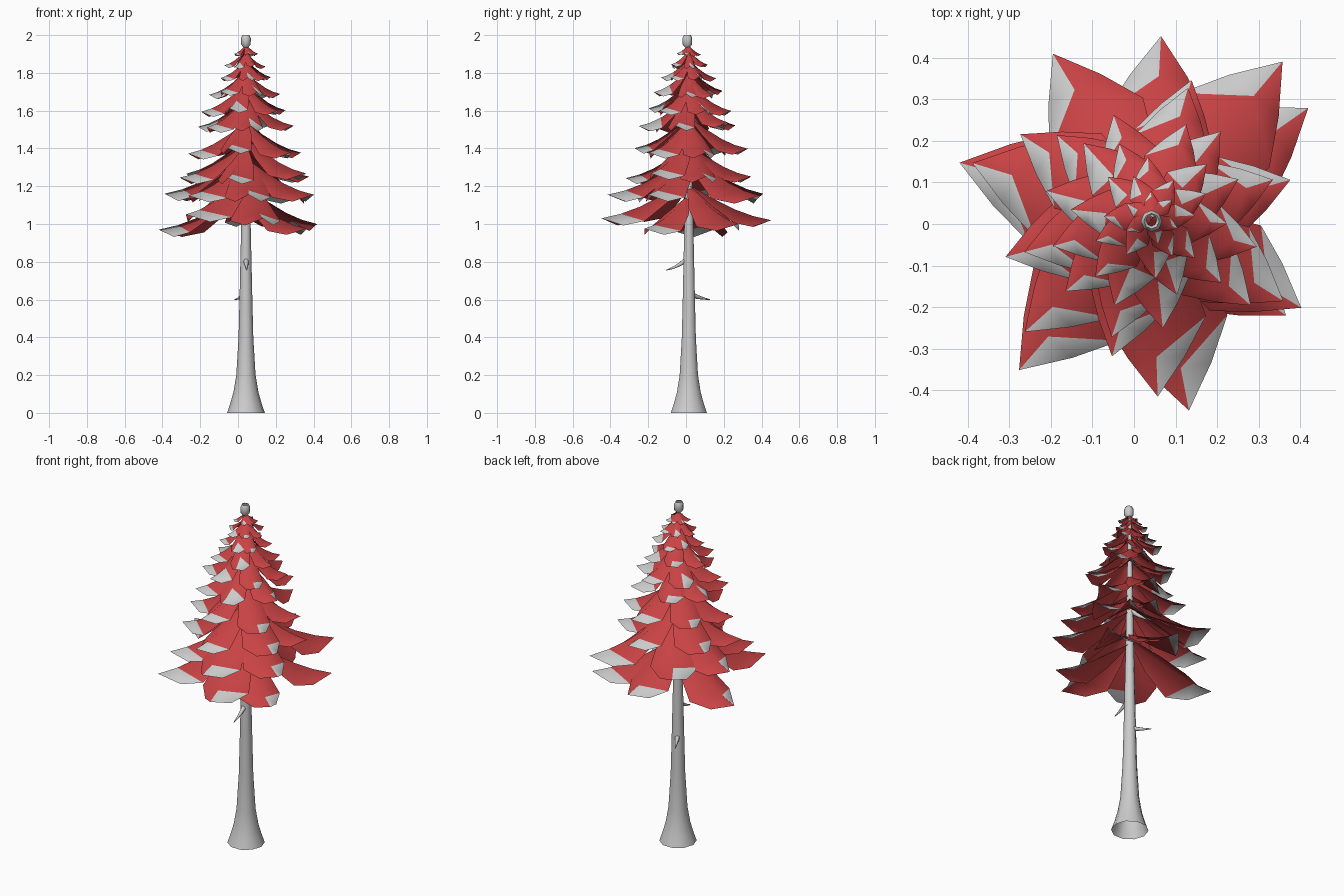
import bpy
import bmesh
import math
import random
from mathutils import Vector

random.seed(4)
if "Cube" in bpy.data.objects:
    bpy.data.objects.remove(bpy.data.objects["Cube"])


def make_material(name, color):
    mat = bpy.data.materials.new(name)
    mat.use_nodes = True
    mat.diffuse_color = color
    mat.node_tree.nodes["Principled BSDF"].inputs["Base Color"].default_value = color
    return mat


GREY = make_material("pale grey", (0.6, 0.6, 0.6, 1))
RED = make_material("leaf red", (0.58, 0.055, 0.058, 1))
CENTRE = Vector((0.042, 0.015, 0))


def finish(name, bm, mats, angle):
    mesh = bpy.data.meshes.new(name)
    bm.to_mesh(mesh)
    bm.free()
    for mat in mats:
        mesh.materials.append(mat)
    obj = bpy.data.objects.new(name, mesh)
    bpy.context.collection.objects.link(obj)
    bpy.ops.object.select_all(action="DESELECT")
    obj.select_set(True)
    bpy.context.view_layer.objects.active = obj
    bpy.ops.object.shade_smooth_by_angle(angle=math.radians(angle))


def tube(name, stations, sides, cap_end=True):
    """Skin rings of (point, radius), perpendicular to the path."""
    bm = bmesh.new()
    rings = []
    for i, (point, radius) in enumerate(stations):
        before = stations[max(i - 1, 0)][0]
        after = stations[min(i + 1, len(stations) - 1)][0]
        turn = Vector((0, 0, 1)).rotation_difference(after - before)
        ring = []
        for k in range(sides):
            a = math.tau * k / sides
            ring.append(bm.verts.new(point + turn @ Vector((math.cos(a), math.sin(a), 0)) * radius))
        rings.append(ring)
    for low, high in zip(rings, rings[1:]):
        for k in range(sides):
            n = (k + 1) % sides
            bm.faces.new((low[k], low[n], high[n], high[k]))
    if cap_end:
        bm.faces.new(rings[-1])
    finish(name, bm, [GREY], 60)


# Trunk: flared, open at the bottom
profile = [(0, 0.1), (0.05, 0.083), (0.11, 0.066), (0.2, 0.051), (0.4, 0.039),
           (0.6, 0.034), (1.0, 0.025), (1.5, 0.016), (1.94, 0.008)]
tube("trunk", [(CENTRE + Vector((0, 0, z)), r) for z, r in profile], 10)

# Broken branch stubs: root height, heading, reach, drop
for i, (z, heading, reach, drop) in enumerate(
        [(0.63, 118, 0.125, 0.03), (0.82, 272, 0.12, 0.065), (1.36, 135, 0.12, 0.07)]):
    a = math.radians(heading)
    out = Vector((math.cos(a), math.sin(a), 0))
    path = []
    for t in (0.1, 0.4, 0.7, 1):
        sag = drop * t * (1.5 - 0.5 * t)
        path.append((CENTRE + out * reach * t + Vector((0, 0, z - sag)), 0.002 + 0.015 * (1 - t)))
    tube("branch_stub_%d" % (i + 1), path, 6)

# Leaf rows: distance along, half width, ridge lift, edge lift (all per unit length)
ROWS = [(0.02, 0.04, 0.42, 0.41), (0.28, 0.2, 0.27, 0.18),
        (0.56, 0.285, 0.13, -0.03), (0.78, 0.16, 0.05, -0.08)]


def add_leaf(bm, heading, length, tip_z, steep, extra_grey):
    a = math.radians(heading)
    out = Vector((math.cos(a), math.sin(a), 0))
    side = Vector((-out.y, out.x, 0))

    def vert(along, across, lift):
        return bm.verts.new(CENTRE + (out * along + side * across) * length
                            + Vector((0, 0, tip_z + lift * length * steep)))

    ridge = [vert(t, 0, up) for t, w, up, low in ROWS]
    right = [vert(t, -w, low) for t, w, up, low in ROWS]
    left = [vert(t, w, low) for t, w, up, low in ROWS]
    tip = vert(1, 0, 0)
    faces = []
    for i in range(len(ROWS) - 1):
        faces.append((right[i], right[i + 1], ridge[i + 1], ridge[i]))
        if i < len(ROWS) - 2:
            faces.append((ridge[i], ridge[i + 1], left[i + 1], left[i]))
    faces.append((right[-1], tip, ridge[-1]))
    for face in faces:
        bm.faces.new(face)
    # Pale outer patch on one side of the ridge, larger on some leaves
    bm.faces.new((ridge[-2], ridge[-1], left[-2])).material_index = int(extra_grey)
    for face in [(ridge[-1], left[-1], left[-2]), (ridge[-1], tip, left[-1])]:
        bm.faces.new(face).material_index = 1


# Lower foliage: heading, reach and tip height of each leaf
LOWER = [[(35, 0.46, 1.0), (87, 0.437, 1.02), (164, 0.48, 0.97),
          (229, 0.485, 1.05), (281, 0.472, 1.03), (324, 0.4, 0.975)],
         [(50, 0.49, 1.15), (121, 0.46, 1.16), (163, 0.45, 1.16),
          (222, 0.41, 1.15), (272, 0.43, 1.155), (329, 0.42, 1.155)]]
# Upper foliage: first heading, reach, tip height
UPPER = [(20, 0.36, 1.255), (12, 0.315, 1.385), (44, 0.262, 1.525), (15, 0.235, 1.605),
         (50, 0.185, 1.695), (25, 0.148, 1.78), (0, 0.108, 1.84), (35, 0.066, 1.9)]

tiers = LOWER + [
    [(first + 60 * k + random.uniform(-9, 9), reach * random.uniform(0.95, 1.06),
      z + random.uniform(-0.06, 0.06) * reach) for k in range(6)]
    for first, reach, z in UPPER]

for i, leaves in enumerate(tiers):
    bm = bmesh.new()
    for k, (heading, reach, z) in enumerate(leaves):
        add_leaf(bm, heading, reach, z, 1 + 0.07 * i, i > 3 and k % 2 == 0)
    finish("foliage_tier_%d" % (i + 1), bm, [RED, GREY], 180)

# Small open bud at the top
bud = [(1.935, 0.012), (1.95, 0.025), (1.985, 0.026), (2.0, 0.018)]
tube("top_bud", [(CENTRE + Vector((0, -0.008, z)), r) for z, r in bud], 8, cap_end=False)
